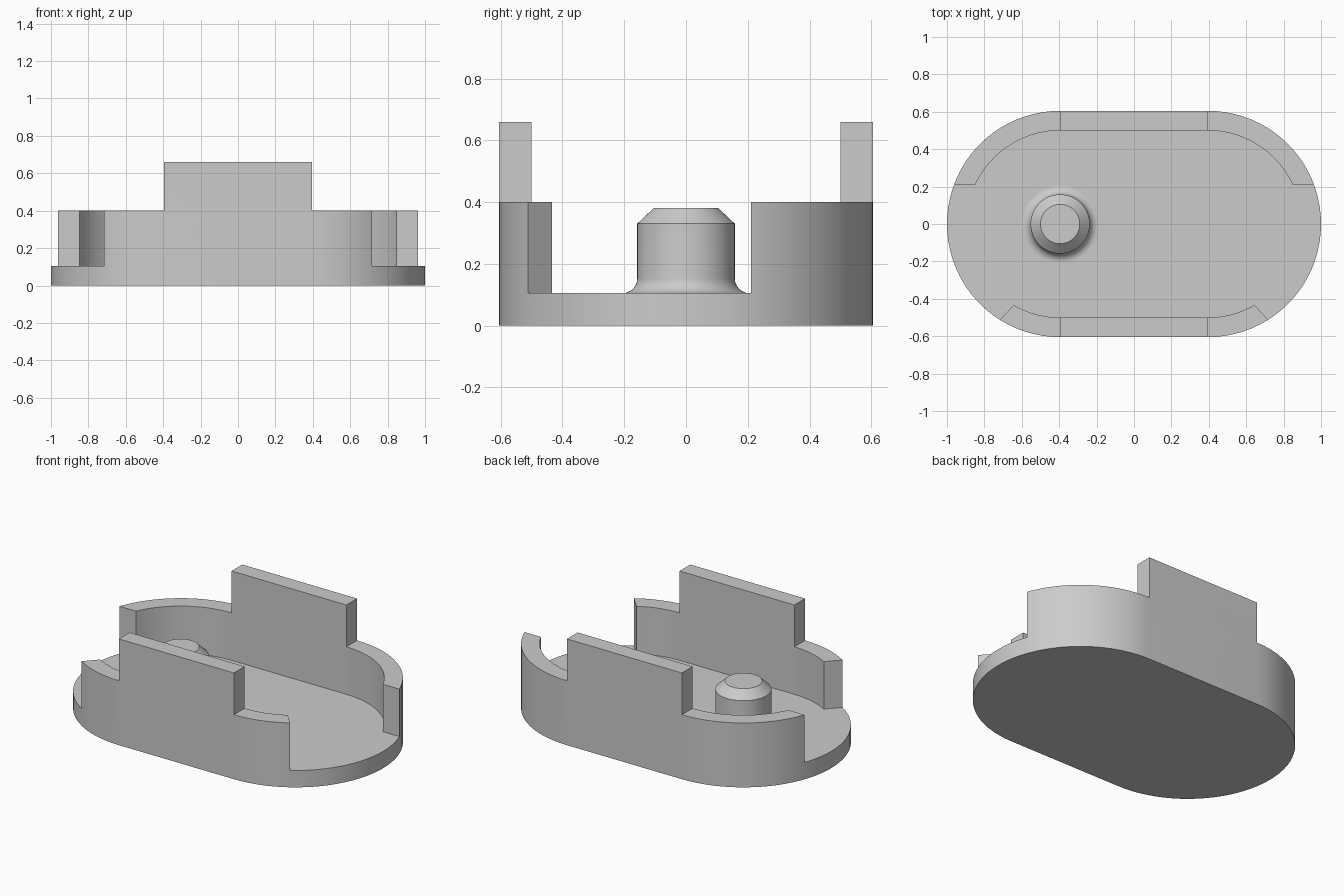
import bpy, bmesh, math

cube = bpy.data.objects.get("Cube")
if cube:
    bpy.data.objects.remove(cube, do_unlink=True)

# Main sizes
HALF = 0.395           # half the straight length
R_OUT, R_IN = 0.605, 0.5
FLOOR, RIM, TAB = 0.105, 0.4, 0.66

grey = bpy.data.materials.new("light grey")
grey.use_nodes = True
colour = (0.6, 0.6, 0.6, 1)
grey.diffuse_color = colour
grey.node_tree.nodes["Principled BSDF"].inputs["Base Color"].default_value = colour


def finish(name, bm):
    bmesh.ops.recalc_face_normals(bm, faces=bm.faces)
    mesh = bpy.data.meshes.new(name)
    bm.to_mesh(mesh)
    bm.free()
    mesh.materials.append(grey)
    obj = bpy.data.objects.new(name, mesh)
    bpy.context.collection.objects.link(obj)
    return obj


def prism(name, outline, z0, z1):
    """Extrude a plan outline from z0 to z1."""
    bm = bmesh.new()
    face = bm.faces.new([bm.verts.new((x, y, z0)) for x, y in outline])
    top = bmesh.ops.extrude_face_region(bm, geom=[face])["geom"]
    bmesh.ops.translate(bm, vec=(0, 0, z1 - z0),
                        verts=[v for v in top if isinstance(v, bmesh.types.BMVert)])
    return finish(name, bm)


def stadium(r, steps=40):
    pts = []
    for side in (1, -1):
        for i in range(steps + 1):
            a = -side * math.pi / 2 + side * math.pi * i / steps
            pts.append((side * HALF + side * r * math.cos(a), side * r * math.sin(a) * side))
    # second arc runs from top to bottom on the left side
    return pts


def smooth(obj):
    bpy.ops.object.select_all(action='DESELECT')
    obj.select_set(True)
    bpy.context.view_layer.objects.active = obj
    bpy.ops.object.shade_smooth_by_angle(angle=math.radians(25))


# Rounded tray with its walls
tray = prism("tray", stadium(R_OUT), 0, TAB)
cutters = [prism("cavity_cutter", stadium(R_IN), FLOOR, 1)]
gap = [(0.435, 0.21), (1.2, 0.21), (1.2, -0.66), (0.855, -0.66), (0.435, -0.21)]
step = [(HALF, -1), (1.2, -1), (1.2, 1), (HALF, 1)]
for s, side in ((1, "left"), (-1, "right")):
    cutters.append(prism(side + "_step_cutter", [(s * x, y) for x, y in step], RIM, 1))
    cutters.append(prism(side + "_gap_cutter", [(s * x, y) for x, y in gap], FLOOR, 1))

# Cut the cavity, the raised tabs and the end openings
for c in cutters:
    c.hide_render = True
    mod = tray.modifiers.new(c.name, 'BOOLEAN')
    mod.operation = 'DIFFERENCE'
    mod.solver = 'EXACT'
    mod.object = c
bpy.context.view_layer.update()
result = bpy.data.meshes.new_from_object(
    tray.evaluated_get(bpy.context.evaluated_depsgraph_get()))
tray.modifiers.clear()
tray.data = result
for c in cutters:
    bpy.data.objects.remove(c, do_unlink=True)
smooth(tray)

# Chamfered peg with a filleted foot
fillet, r_peg = 0.048, 0.158
profile = [(r_peg + fillet, FLOOR - 0.01)]
for i in range(9):
    a = math.pi / 2 * i / 8
    profile.append((r_peg + fillet * (1 - math.sin(a)), FLOOR + fillet * (1 - math.cos(a))))
profile += [(r_peg, 0.33), (0.105, 0.38)]
bm = bmesh.new()
N = 64
rings = [[bm.verts.new((r * math.cos(math.tau * k / N) - HALF, r * math.sin(math.tau * k / N), z))
          for k in range(N)] for r, z in profile]
for low, high in zip(rings, rings[1:]):
    for k in range(N):
        j = (k + 1) % N
        bm.faces.new((low[k], low[j], high[j], high[k]))
bm.faces.new(rings[-1])
bm.faces.new(rings[0][::-1])
smooth(finish("peg", bm))
